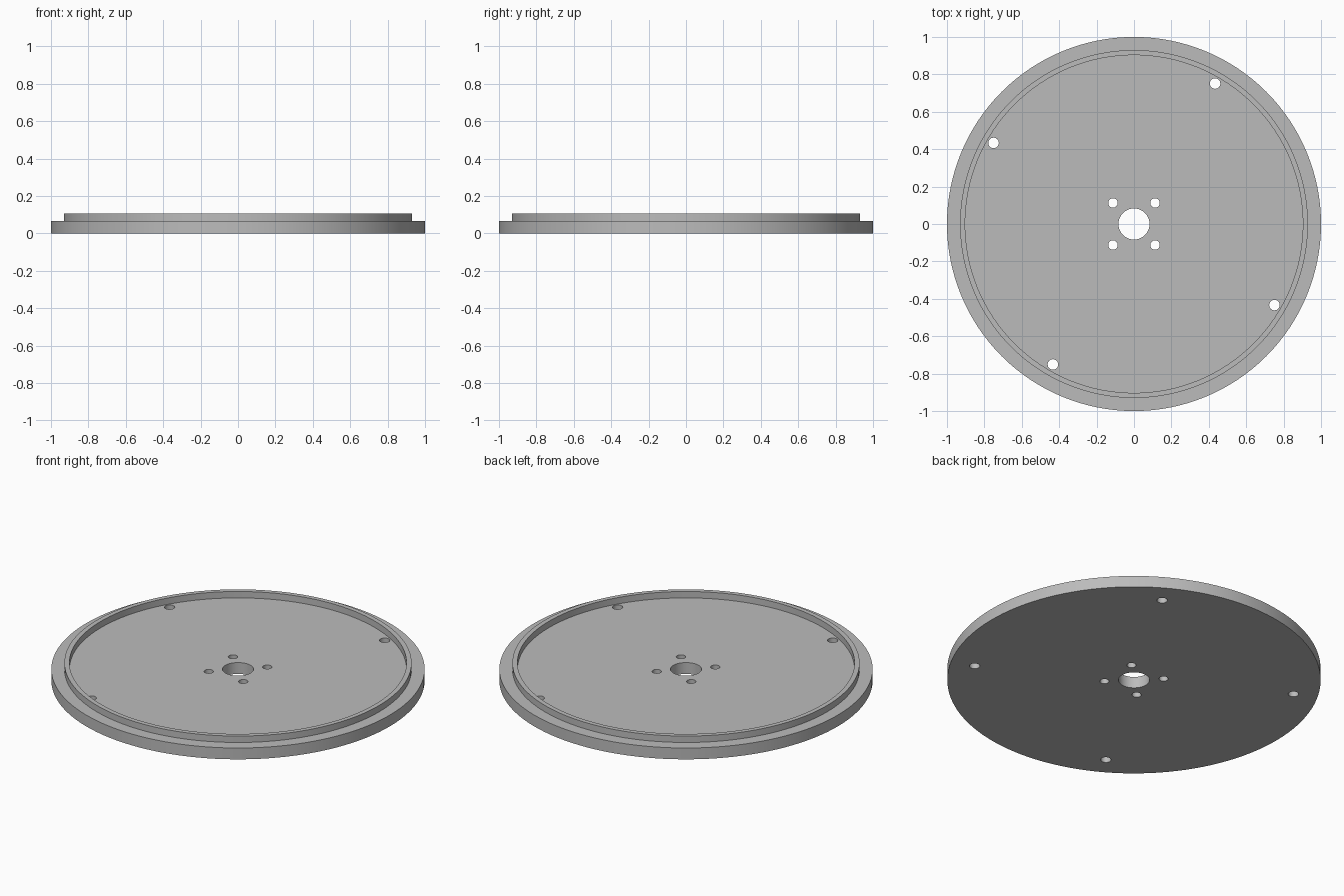
import bpy, bmesh
from math import cos, sin, radians, tau

cube = bpy.data.objects.get("Cube")
if cube:
    bpy.data.objects.remove(cube, do_unlink=True)

FLOOR, TOP = 0.067, 0.105
SEGMENTS = 128

metal = bpy.data.materials.new("grey_metal")
metal.use_nodes = True
grey = (0.5, 0.5, 0.5, 1)
metal.diffuse_color = grey
metal.node_tree.nodes["Principled BSDF"].inputs["Base Color"].default_value = grey


def add_object(name, bm):
    bmesh.ops.recalc_face_normals(bm, faces=bm.faces[:])
    mesh = bpy.data.meshes.new(name)
    bm.to_mesh(mesh)
    bm.free()
    mesh.materials.append(metal)
    obj = bpy.data.objects.new(name, mesh)
    bpy.context.collection.objects.link(obj)
    return obj


def lathe(name, profile):
    """Revolve a closed (radius, height) profile around z."""
    bm = bmesh.new()
    rings = []
    for i in range(SEGMENTS):
        a = tau * i / SEGMENTS
        rings.append([bm.verts.new((r * cos(a), r * sin(a), z)) for r, z in profile])
    n = len(profile)
    for i in range(SEGMENTS):
        p, q = rings[i], rings[(i + 1) % SEGMENTS]
        for j in range(n):
            k = (j + 1) % n
            bm.faces.new((p[j], q[j], q[k], p[k]))
    return add_object(name, bm)


# Plate with central bore, raised ring and outer flange
plate = lathe("flanged_plate", [
    (0.083, 0), (1, 0), (1, FLOOR), (0.93, FLOOR),
    (0.93, TOP), (0.903, TOP), (0.903, FLOOR), (0.083, FLOOR)])

# Drills for the four hub holes and the four edge holes
bm = bmesh.new()
for distance, start, radius in ((0.159, 45, 0.025), (0.867, 60, 0.028)):
    for i in range(4):
        a = radians(start + 90 * i)
        made = bmesh.ops.create_cone(bm, cap_ends=True, segments=32,
                                     radius1=radius, radius2=radius, depth=0.5)
        bmesh.ops.translate(bm, verts=made["verts"],
                            vec=(distance * cos(a), distance * sin(a), 0))
drills = add_object("hole_drills", bm)
drills.hide_render = True

# Cut the holes and discard the drills
cut = plate.modifiers.new("bolt_holes", "BOOLEAN")
cut.operation = "DIFFERENCE"
cut.solver = "EXACT"
cut.object = drills
bpy.ops.object.select_all(action="DESELECT")
plate.select_set(True)
bpy.context.view_layer.objects.active = plate
bpy.ops.object.modifier_apply(modifier=cut.name)
bpy.data.objects.remove(drills, do_unlink=True)

# Round walls smooth, rims sharp
bpy.ops.object.shade_smooth_by_angle(angle=radians(30))
